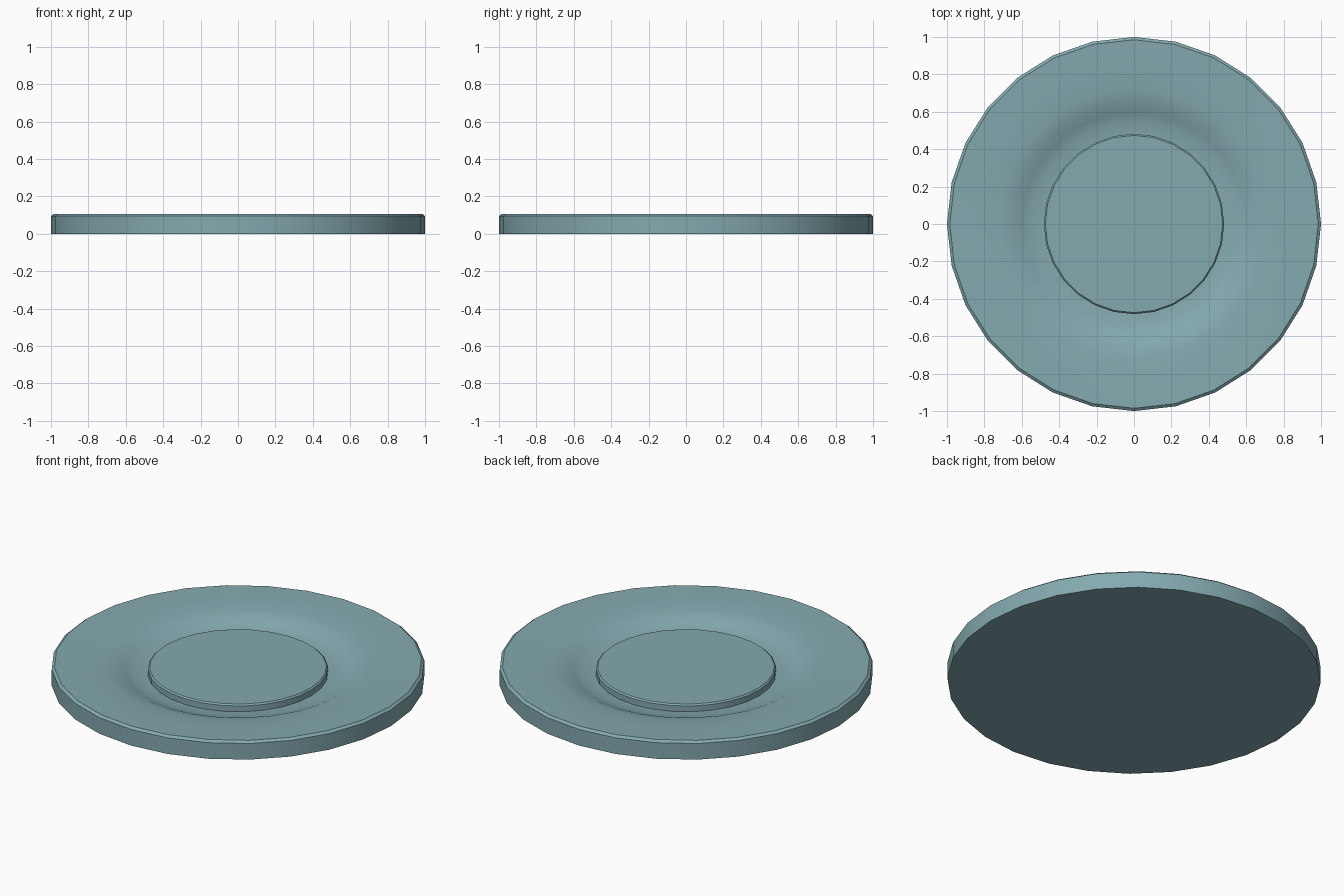
import bpy, bmesh, math

if "Cube" in bpy.data.objects:
    bpy.data.objects.remove(bpy.data.objects["Cube"])

SIDES = 28


def lathe(name, profile):
    """Revolve a closed (radius, z) profile; end points on the axis become caps."""
    bm = bmesh.new()
    rings = []
    for r, z in profile:
        rings.append([bm.verts.new((r * math.cos(2 * math.pi * i / SIDES),
                                    r * math.sin(2 * math.pi * i / SIDES), z))
                      for i in range(SIDES)])
    for a, b in zip(rings, rings[1:]):
        for i in range(SIDES):
            j = (i + 1) % SIDES
            bm.faces.new((a[i], a[j], b[j], b[i]))
    bm.faces.new(rings[0][::-1])
    bm.faces.new(rings[-1])
    bmesh.ops.recalc_face_normals(bm, faces=bm.faces)
    mesh = bpy.data.meshes.new(name)
    bm.to_mesh(mesh)
    bm.free()
    obj = bpy.data.objects.new(name, mesh)
    bpy.context.collection.objects.link(obj)
    bpy.ops.object.select_all(action='DESELECT')
    obj.select_set(True)
    bpy.context.view_layer.objects.active = obj
    bpy.ops.object.shade_smooth_by_angle(angle=math.radians(30))
    return obj


# One continuous dish: flat base, chamfered rim, sunken ring, raised centre
dish = lathe("round_dish", [
    (1.0, 0.0), (1.0, 0.095), (0.985, 0.107),              # outer wall, chamfer
    (0.85, 0.103), (0.72, 0.097), (0.65, 0.085),           # rim falling inward
    (0.60, 0.063), (0.55, 0.047), (0.482, 0.042),          # sunken ring
    (0.482, 0.076), (0.474, 0.084),                        # raised centre disc
])

# Blue-grey finish
mat = bpy.data.materials.new("blue_grey")
mat.diffuse_color = (0.23, 0.40, 0.43, 1.0)
mat.use_nodes = True
mat.node_tree.nodes["Principled BSDF"].inputs["Base Color"].default_value = mat.diffuse_color
dish.data.materials.append(mat)
